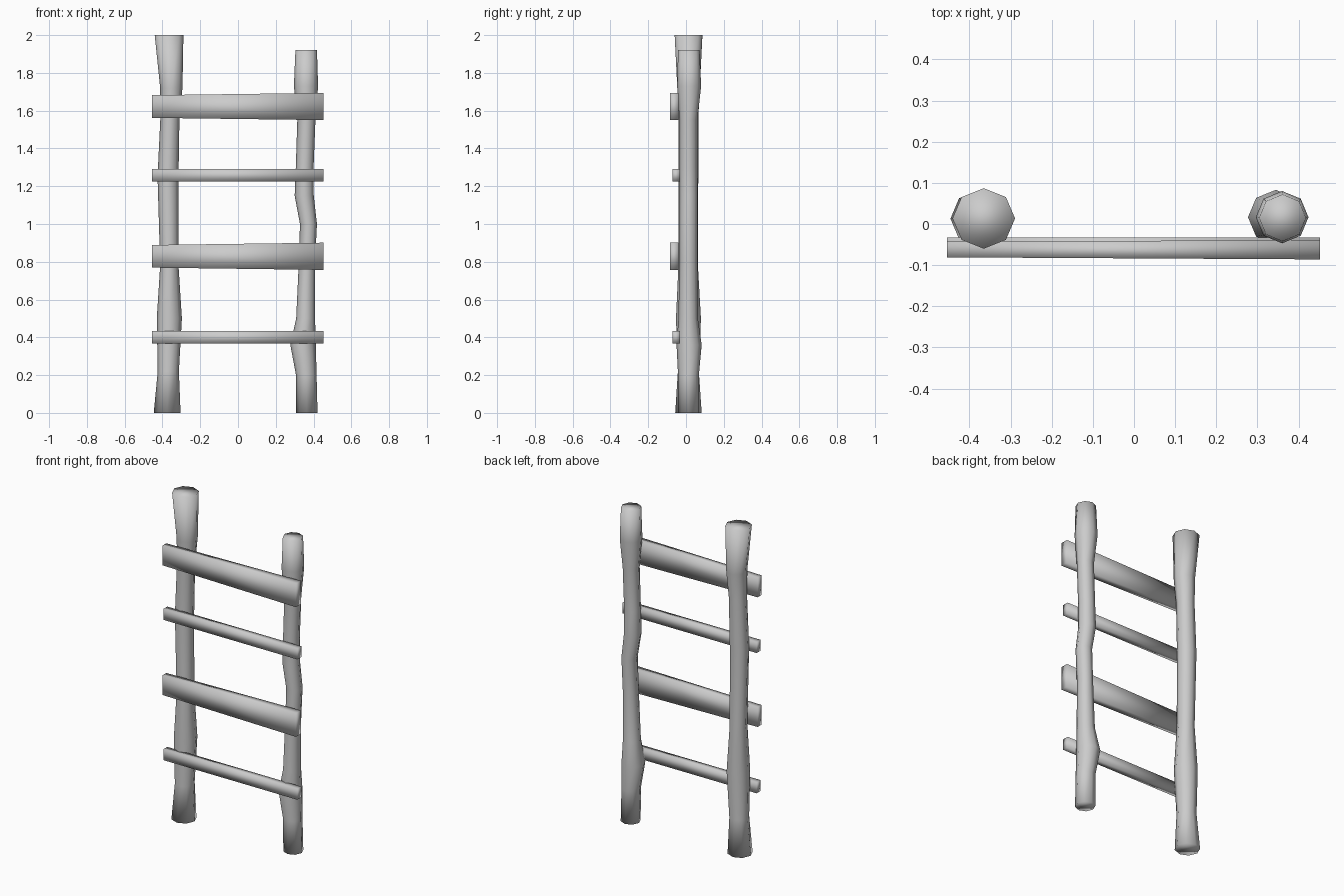
import bpy, bmesh
from math import sin, cos, pi

if "Cube" in bpy.data.objects:
    bpy.data.objects.remove(bpy.data.objects["Cube"])


def finish(name, bm):
    bmesh.ops.recalc_face_normals(bm, faces=bm.faces)
    mesh = bpy.data.meshes.new(name)
    bm.to_mesh(mesh)
    bm.free()
    for p in mesh.polygons:
        p.use_smooth = True
    obj = bpy.data.objects.new(name, mesh)
    bpy.context.collection.objects.link(obj)
    return obj


def loft(name, rings):
    """Skin a list of vertex rings and cap both ends."""
    bm = bmesh.new()
    loops = [[bm.verts.new(co) for co in ring] for ring in rings]
    n = len(loops[0])
    for a, b in zip(loops, loops[1:]):
        for i in range(n):
            j = (i + 1) % n
            bm.faces.new((a[i], a[j], b[j], b[i]))
    bm.faces.new(loops[0])
    bm.faces.new(loops[-1])
    return finish(name, bm)


def post(name, sections):
    """Octagonal gnarled pole; sections are (z, left x, right x, front y, back y)."""
    rings = []
    for z, x0, x1, y0, y1 in sections:
        rings.append([((x0 + x1) / 2 + (x1 - x0) / 2 * cos(i * pi / 4),
                       (y0 + y1) / 2 + (y1 - y0) / 2 * sin(i * pi / 4), z)
                      for i in range(8)])
    return loft(name, rings)


def rung(name, left, right):
    """Four-sided board; each end is (front y, back y, bottom z, top z)."""
    rings = []
    for x, (y0, y1, z0, z1) in ((-0.455, left), (0.452, right)):
        rings.append([(x, y0, z0), (x, y1, z0), (x, y1, z1), (x, y0, z1)])
    return loft(name, rings)


# Uprights
post("left_post", [
    (0.00, -0.446, -0.304, -0.057, 0.083),
    (0.22, -0.425, -0.313, -0.043, 0.068),
    (0.50, -0.430, -0.297, -0.053, 0.079),
    (0.78, -0.412, -0.315, -0.040, 0.063),
    (1.25, -0.426, -0.315, -0.040, 0.065),
    (1.56, -0.411, -0.310, -0.040, 0.065),
    (1.72, -0.412, -0.294, -0.046, 0.073),
    (2.00, -0.441, -0.289, -0.060, 0.087)])
post("right_post", [
    (0.00, 0.308, 0.421, -0.042, 0.070),
    (0.20, 0.307, 0.416, -0.042, 0.068),
    (0.36, 0.277, 0.412, -0.050, 0.083),
    (0.50, 0.308, 0.408, -0.040, 0.063),
    (0.80, 0.322, 0.408, -0.035, 0.060),
    (1.00, 0.328, 0.418, -0.035, 0.060),
    (1.15, 0.300, 0.401, -0.035, 0.062),
    (1.30, 0.306, 0.400, -0.035, 0.060),
    (1.55, 0.314, 0.410, -0.035, 0.060),
    (1.73, 0.296, 0.424, -0.047, 0.080),
    (1.92, 0.304, 0.418, -0.042, 0.072)])

# Wide boards
for name, z in (("upper_wide_rung", 1.622), ("lower_wide_rung", 0.829)):
    rung(name, (-0.081, -0.043, z - 0.060, z + 0.060),
         (-0.086, -0.039, z - 0.072, z + 0.072))

# Thin boards
for name, z in (("upper_thin_rung", 1.258), ("lower_thin_rung", 0.400)):
    end = (-0.072, -0.033, z - 0.033, z + 0.033)
    rung(name, end, end)
